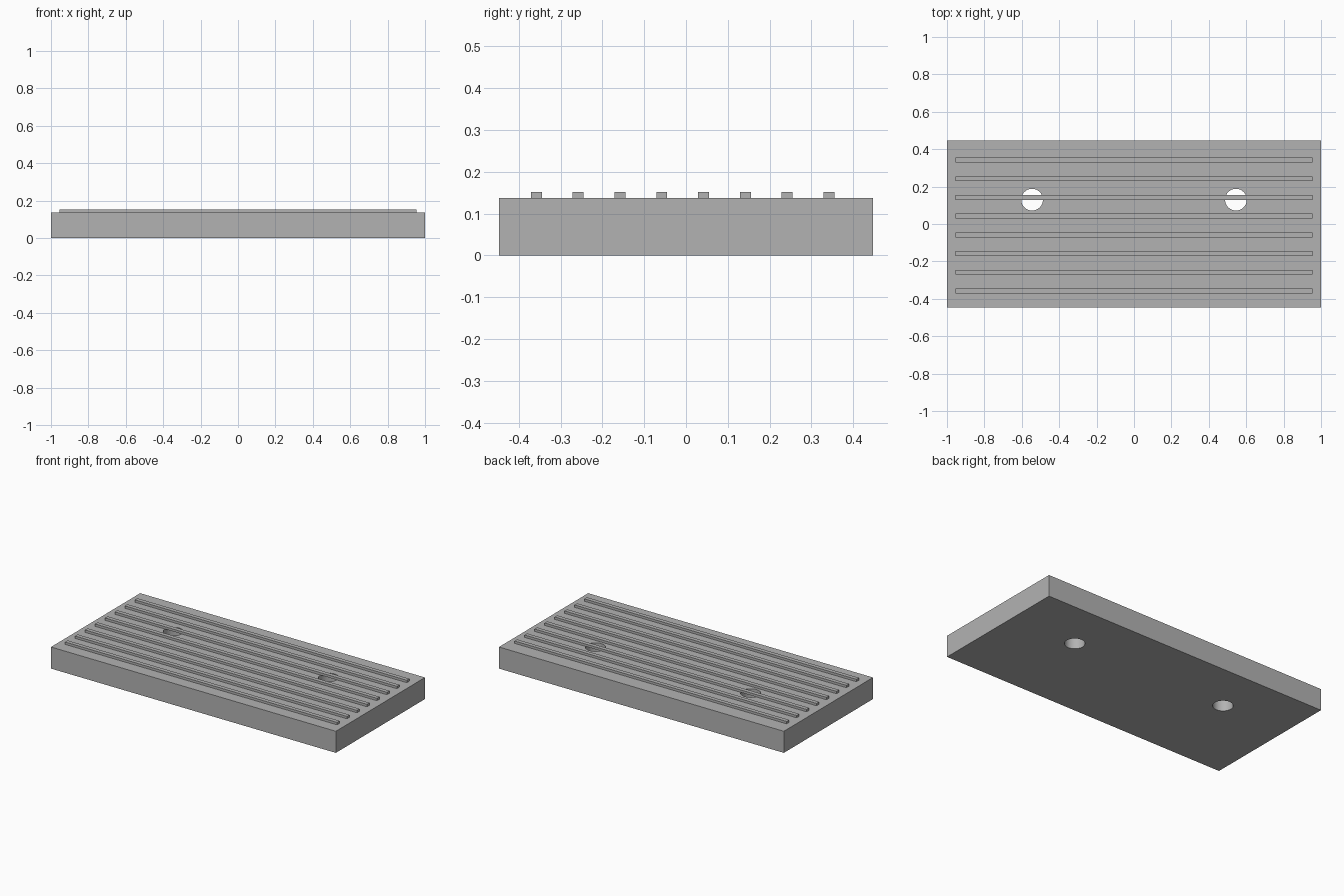
import bpy
import math

cube = bpy.data.objects.get("Cube")
if cube:
    bpy.data.objects.remove(cube, do_unlink=True)

HALF_DEPTH = 0.447
SLAB_TOP = 0.137
RIB_TOP = 0.152

grey = bpy.data.materials.new("plain grey")
grey.use_nodes = True
colour = (0.45, 0.45, 0.45, 1)
grey.diffuse_color = colour
grey.node_tree.nodes["Principled BSDF"].inputs["Base Color"].default_value = colour


def box(name, x, y, z):
    """Box spanning the given (low, high) range on each axis."""
    spans = (x, y, z)
    bpy.ops.mesh.primitive_cube_add(size=1, location=[(a + b) / 2 for a, b in spans])
    obj = bpy.context.object
    obj.name = name
    obj.scale = [b - a for a, b in spans]
    bpy.ops.object.transform_apply(location=False, rotation=False, scale=True)
    obj.data.materials.append(grey)
    return obj


# Slab with two screw holes right through it
slab = box("slab", (-1, 1), (-HALF_DEPTH, HALF_DEPTH), (0, SLAB_TOP))
for side in (-1, 1):
    bpy.ops.mesh.primitive_cylinder_add(
        vertices=48, radius=0.058, depth=1, location=(side * 0.545, 0.13, 0))
    cutter = bpy.context.object
    cutter.name = "hole_cutter"
    cutter.hide_render = True
    cutter.data.materials.append(grey)
    bpy.context.view_layer.objects.active = slab
    cut = slab.modifiers.new("hole", "BOOLEAN")
    cut.operation = "DIFFERENCE"
    cut.solver = "EXACT"
    cut.object = cutter
    bpy.ops.object.modifier_apply(modifier=cut.name)
    bpy.data.objects.remove(cutter, do_unlink=True)

# Smooth hole walls with sharp rims
bpy.ops.object.select_all(action="DESELECT")
slab.select_set(True)
bpy.context.view_layer.objects.active = slab
bpy.ops.object.shade_smooth_by_angle(angle=math.radians(30))

# Raised grip ribs, bridging the holes where they cross
for i in range(8):
    y = -0.358 + i * 0.1
    box(f"rib_{i + 1}", (-0.955, 0.955), (y - 0.013, y + 0.013), (SLAB_TOP, RIB_TOP))
